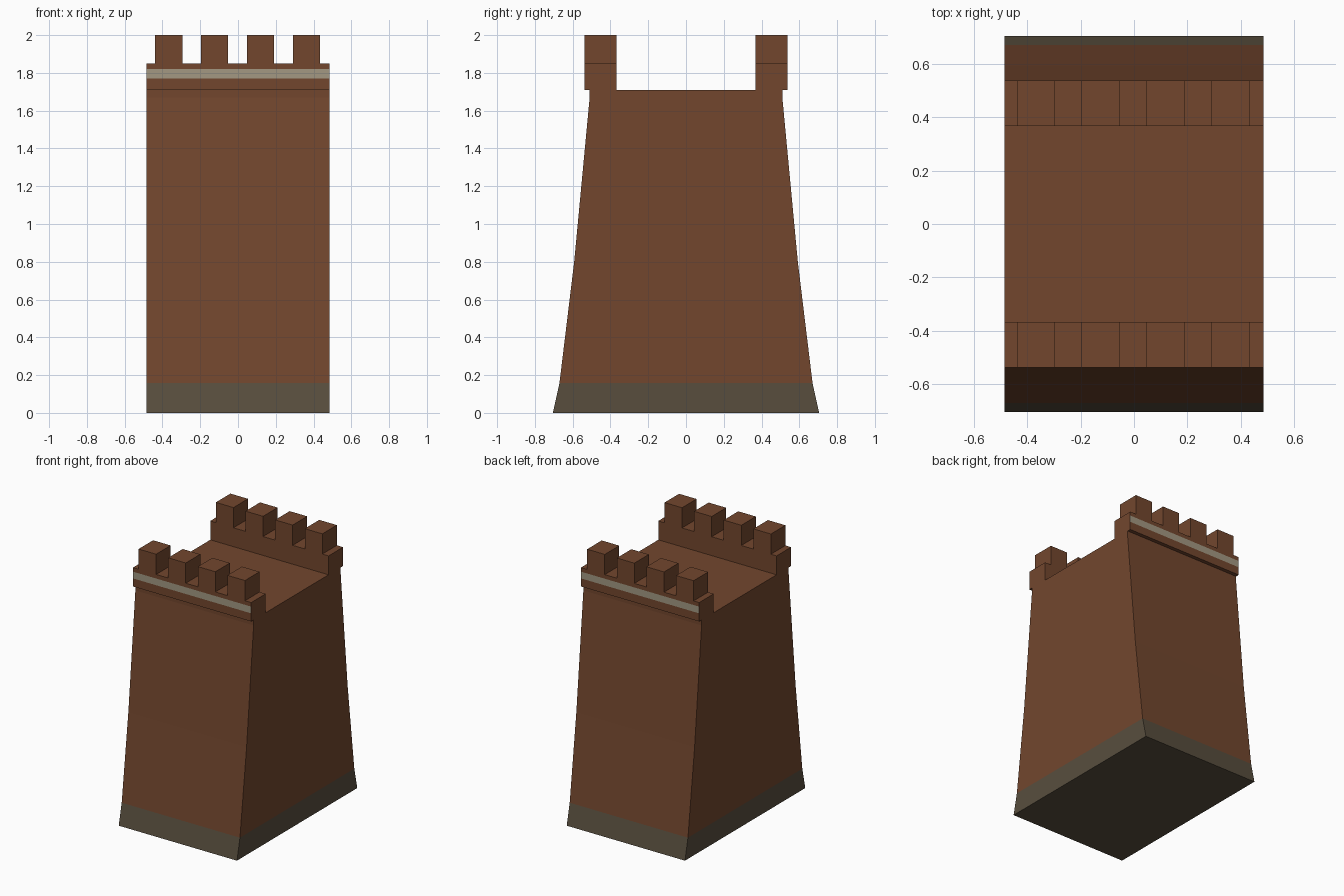
import bpy, bmesh

if "Cube" in bpy.data.objects:
    bpy.data.objects.remove(bpy.data.objects["Cube"])

HALF_WIDTH = 0.485


def material(name, rgb):
    m = bpy.data.materials.new(name)
    m.diffuse_color = (*rgb, 1.0)
    m.use_nodes = True
    m.node_tree.nodes["Principled BSDF"].inputs["Base Color"].default_value = m.diffuse_color
    return m


BROWN = material("brown_brick", (0.17, 0.062, 0.027))
STONE = material("grey_stone", (0.098, 0.076, 0.048))
PALE = material("pale_band", (0.366, 0.314, 0.223))


def extrude_profile(name, profile, x0, x1, mats, rule=None):
    """Extrude a (y, z) outline along x; rule(face) picks a material index."""
    bm = bmesh.new()
    left = [bm.verts.new((x0, y, z)) for y, z in profile]
    right = [bm.verts.new((x1, y, z)) for y, z in profile]
    bm.faces.new(left)
    bm.faces.new(right[::-1])
    n = len(profile)
    for i in range(n):
        j = (i + 1) % n
        bm.faces.new((left[i], right[i], right[j], left[j]))
    bmesh.ops.recalc_face_normals(bm, faces=bm.faces)
    if rule:
        for f in bm.faces:
            f.material_index = rule(f)
    me = bpy.data.meshes.new(name)
    bm.to_mesh(me)
    bm.free()
    for m in mats:
        me.materials.append(m)
    ob = bpy.data.objects.new(name, me)
    bpy.context.collection.objects.link(ob)
    return ob


def symmetric(half):
    """Mirror a rising half outline about y = 0."""
    return half + [(-y, z) for y, z in reversed(half)]


# Flared stone foot
extrude_profile("plinth", symmetric([(0.705, 0.0), (0.67, 0.157)]),
                -HALF_WIDTH, HALF_WIDTH, [STONE])

# Battered wall body with a flat walkway on top
extrude_profile("wall_body",
                symmetric([(0.67, 0.157), (0.592, 0.80), (0.51, 1.67), (0.51, 1.71)]),
                -HALF_WIDTH, HALF_WIDTH, [BROWN])


# Pale band on the outer face of each parapet
def band_rule(face):
    c = face.calc_center_median()
    return 1 if abs(c.y) > 0.53 and 1.77 < c.z < 1.82 else 0


for side, label in ((-1, "front"), (1, "back")):
    inner, outer = side * 0.368, side * 0.538
    extrude_profile(label + "_parapet",
                    [(inner, 1.71), (outer, 1.71), (outer, 1.77),
                     (outer, 1.82), (outer, 1.85), (inner, 1.85)],
                    -HALF_WIDTH, HALF_WIDTH, [BROWN, PALE], band_rule)
    # Four merlons along the parapet
    for i in range(4):
        x = -0.367 + i * 0.243
        extrude_profile(f"{label}_merlon_{i + 1}",
                        [(inner, 1.85), (outer, 1.85), (outer, 2.0), (inner, 2.0)],
                        x - 0.072, x + 0.072, [BROWN])
